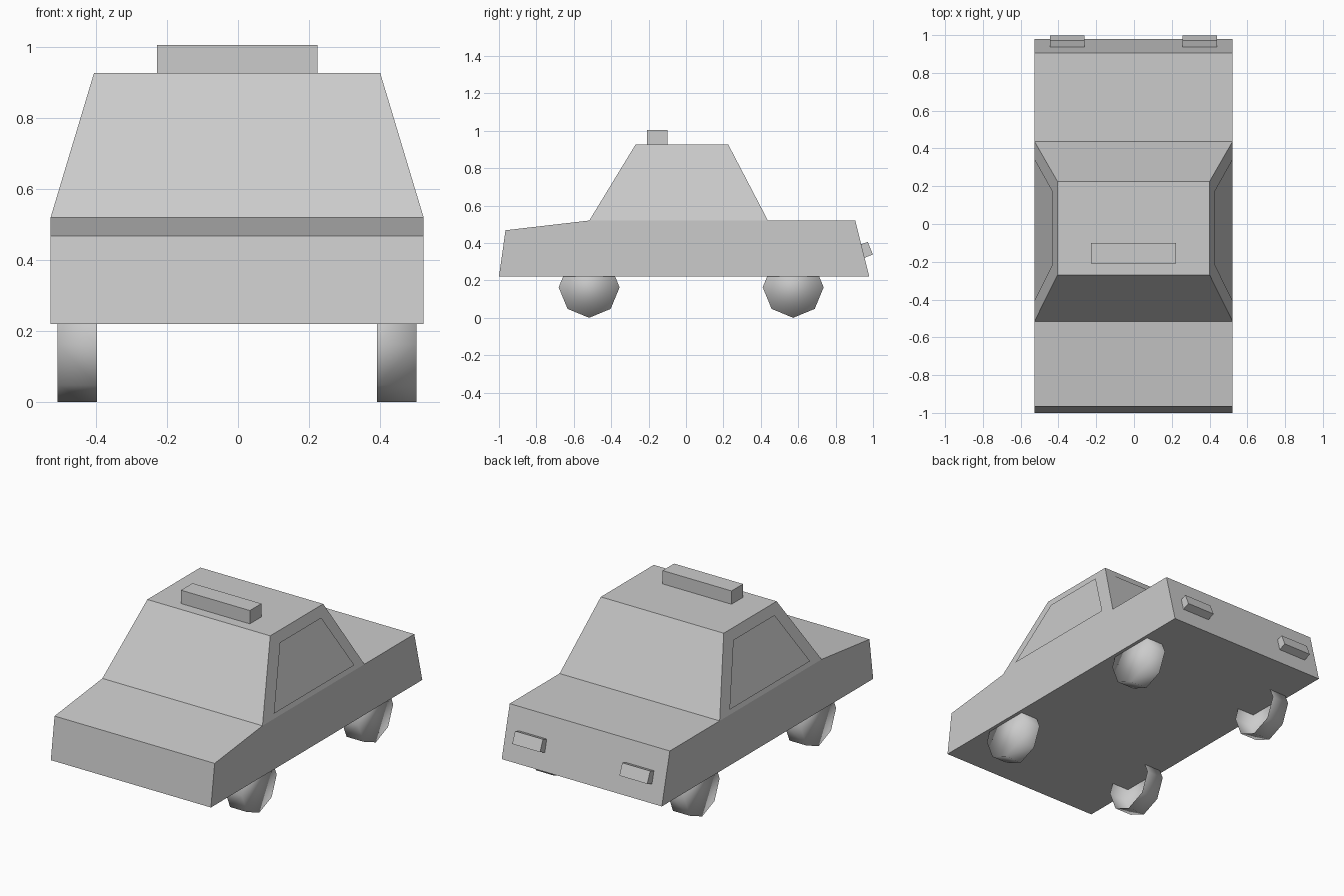
import bpy, bmesh, math
from mathutils import Matrix

if "Cube" in bpy.data.objects:
    bpy.data.objects.remove(bpy.data.objects["Cube"])

CX = -0.0025  # tiny sideways shift of the whole car


def finish(name, bm, smooth=False):
    me = bpy.data.meshes.new(name)
    bm.to_mesh(me)
    bm.free()
    for p in me.polygons:
        p.use_smooth = smooth
    ob = bpy.data.objects.new(name, me)
    bpy.context.collection.objects.link(ob)
    return ob


def extrude_profile(name, profile, x0, x1):
    """Side profile (y, z) extruded across x."""
    bm = bmesh.new()
    a = [bm.verts.new((x0 + CX, y, z)) for y, z in profile]
    f = bm.faces.new(a)
    ext = bmesh.ops.extrude_face_region(bm, geom=[f])["geom"]
    moved = [v for v in ext if isinstance(v, bmesh.types.BMVert)]
    bmesh.ops.translate(bm, verts=moved, vec=(x1 - x0, 0, 0))
    bmesh.ops.recalc_face_normals(bm, faces=bm.faces)
    return finish(name, bm)


def panel(name, pts):
    bm = bmesh.new()
    bm.faces.new([bm.verts.new((x + CX, y, z)) for x, y, z in pts])
    return finish(name, bm)


# Lower body
extrude_profile("body", [(-1.0, 0.22), (-0.965, 0.468), (-0.517, 0.52),
                         (0.905, 0.52), (0.98, 0.22)], -0.525, 0.525)

# Cabin: tapered block with an open base
Z0, Z1, W0, W1 = 0.52, 0.926, 0.525, 0.403
F0, F1, R0, R1 = -0.517, -0.27, 0.438, 0.226
bm = bmesh.new()
low = [bm.verts.new((x + CX, y, Z0)) for x, y in
       ((-W0, F0), (W0, F0), (W0, R0), (-W0, R0))]
top = [bm.verts.new((x + CX, y, Z1)) for x, y in
       ((-W1, F1), (W1, F1), (W1, R1), (-W1, R1))]
bm.faces.new(top)
for i in range(4):
    j = (i + 1) % 4
    bm.faces.new((low[i], low[j], top[j], top[i]))
finish("cabin", bm)


def slope(a, b, z):
    return a + (b - a) * (z - Z0) / (Z1 - Z0)


# Windscreen and rear window lie just off the sloping faces
for name, a, b, zb, off, s in (("windscreen", F0, F1, 0.523, -0.002, 1),
                               ("rear_window", R0, R1, 0.53, 0.004, -1)):
    yb, yt = slope(a, b, zb) + off, slope(a, b, 0.876) + off
    panel(name, [(-0.458 * s, yb, zb), (0.458 * s, yb, zb),
                 (0.352 * s, yt, 0.876), (-0.352 * s, yt, 0.876)])

# Side windows
for side, s in (("left", -1), ("right", 1)):
    pts = [(s * (slope(W0, W1, z) + 0.008), y, z) for y, z in
           ((-0.41, 0.55), (0.345, 0.55), (0.172, 0.872), (-0.215, 0.872))]
    panel(side + "_window", pts if s > 0 else pts[::-1])

# Roof sign
extrude_profile("roof_sign", [(-0.208, 0.92), (-0.208, 1.005),
                              (-0.1, 1.005), (-0.1, 0.92)], -0.226, 0.226)

# Tilted tail lights
for side, s in (("left", -1), ("right", 1)):
    x0, x1 = sorted((s * 0.26, s * 0.443))
    extrude_profile(side + "_tail_light", [(0.936, 0.393), (0.972, 0.405),
                    (0.999, 0.339), (0.955, 0.321)], x0, x1)

# Eight-sided wheels, capped on the outside only
for end, y in (("front", -0.518), ("rear", 0.573)):
    for side, s in (("left", -1), ("right", 1)):
        bm = bmesh.new()
        rings = [[bm.verts.new((s * x + CX, y + 0.163 * math.sin(k * math.pi / 4),
                                0.163 + 0.163 * math.cos(k * math.pi / 4)))
                  for k in range(8)] for x in (0.394, 0.505)]
        for k in range(8):
            j = (k + 1) % 8
            bm.faces.new((rings[0][k], rings[0][j], rings[1][j], rings[1][k]))
        cap = bm.faces.new(rings[1])
        bmesh.ops.recalc_face_normals(bm, faces=bm.faces)
        if cap.normal.x * s < 0:
            bmesh.ops.reverse_faces(bm, faces=bm.faces)
        finish(f"{end}_{side}_wheel", bm, smooth=True)
